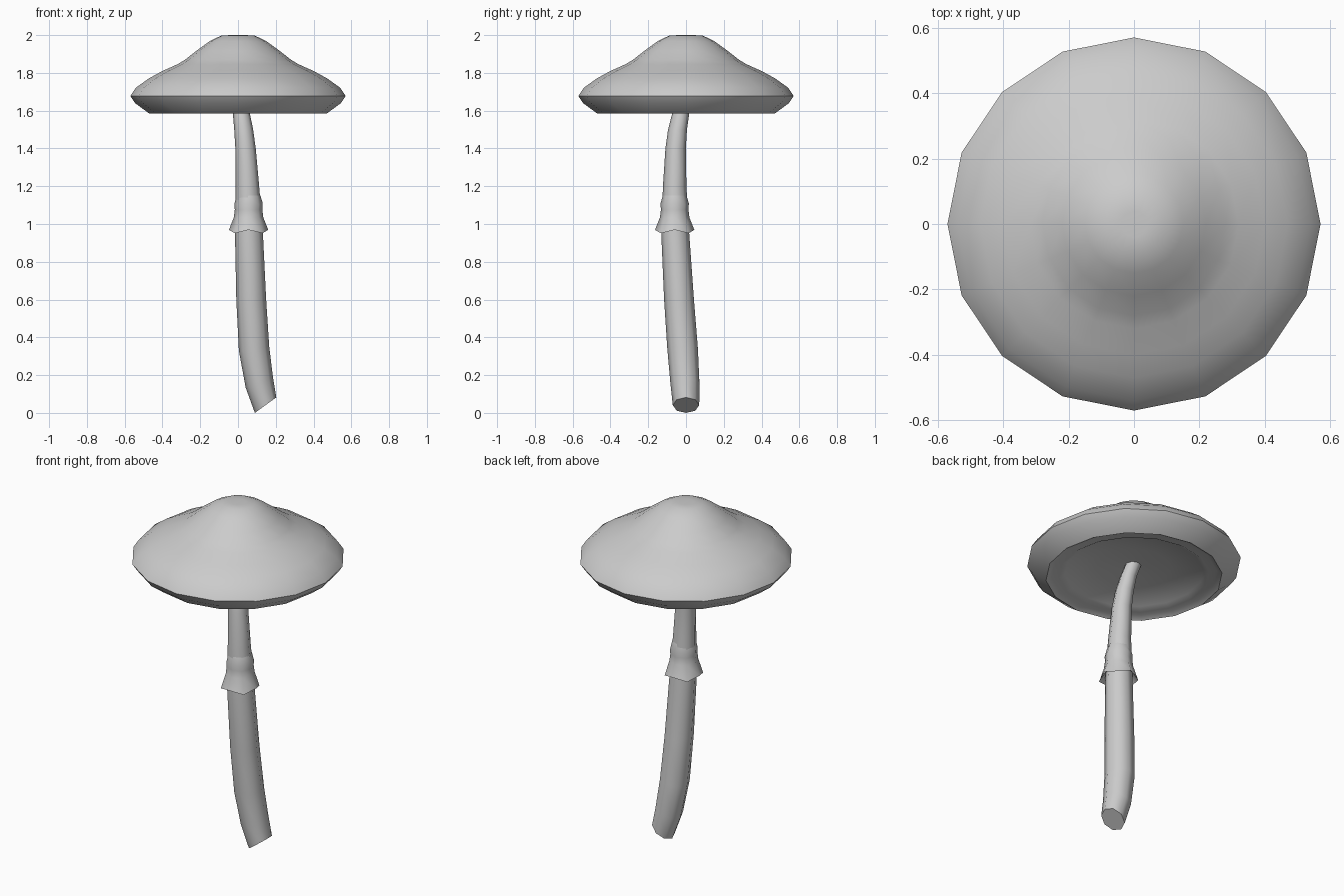
import bpy, bmesh
from math import sin, cos, tan, pi, radians

if "Cube" in bpy.data.objects:
    bpy.data.objects.remove(bpy.data.objects["Cube"])


def loft(name, rings, sides, cap_start=True, cap_end=True, angle=50):
    """Skin a list of vertex-coordinate rings into a tube."""
    bm = bmesh.new()
    loops = [[bm.verts.new(p) for p in ring] for ring in rings]
    for a, b in zip(loops, loops[1:]):
        for i in range(sides):
            j = (i + 1) % sides
            bm.faces.new((a[i], a[j], b[j], b[i]))
    if cap_start:
        bm.faces.new(loops[0])
    if cap_end:
        bm.faces.new(loops[-1])
    bmesh.ops.recalc_face_normals(bm, faces=bm.faces)
    mesh = bpy.data.meshes.new(name)
    bm.to_mesh(mesh)
    bm.free()
    obj = bpy.data.objects.new(name, mesh)
    bpy.context.collection.objects.link(obj)
    bpy.ops.object.select_all(action='DESELECT')
    obj.select_set(True)
    bpy.context.view_layer.objects.active = obj
    bpy.ops.object.shade_smooth_by_angle(angle=radians(angle))
    return obj


def ring(x, y, z, r, sides, tilt=0, wave=0):
    """Circle whose +x side is raised by tilt (degrees), with optional wavy edge."""
    t = radians(tilt)
    pts = []
    for i in range(sides):
        a = 2 * pi * i / sides
        pts.append((x + r * cos(a) * cos(t), y + r * sin(a),
                    z + r * cos(a) * sin(t) + wave * (-1) ** i))
    return pts


# Cap: top dome, rolled rim and shallow hollow underside
cap_profile = [(0.04, 2.0), (0.09, 1.997), (0.15, 1.968), (0.22, 1.917),
               (0.28, 1.87), (0.32, 1.846), (0.40, 1.81), (0.47, 1.772),
               (0.54, 1.722), (0.57, 1.677), (0.545, 1.64), (0.47, 1.585),
               (0.44, 1.602), (0.40, 1.597), (0.37, 1.615), (0.20, 1.64),
               (0.05, 1.655)]
loft("cap", [ring(0, 0, z, r, 16) for r, z in cap_profile], 16)

# Stem: bent tapering tube with a slanted cut at the foot (x, y, z, r, tilt)
S = 8
stem_path = [(0.0, 0.0, 1.67, 0.043, 0), (0.018, -0.028, 1.585, 0.045, 0),
             (0.03, -0.045, 1.5, 0.05, 0), (0.04, -0.055, 1.4, 0.054, 0),
             (0.05, -0.06, 1.2, 0.062, 0), (0.058, -0.057, 0.95, 0.074, 0),
             (0.07, -0.037, 0.6, 0.079, 0), (0.085, -0.018, 0.34, 0.081, 8),
             (0.113, -0.006, 0.16, 0.077, 20), (0.146, 0.0, 0.041, 0.07, 36)]
loft("stem", [ring(x, y, z, r, S, t) for x, y, z, r, t in stem_path], S)

# Skirt ring: collar bump flaring to a wavy hem, then tucked back inside
skirt_profile = [(1.15, 0.063, 0), (1.105, 0.075, 0.004), (1.075, 0.073, 0),
                 (1.035, 0.078, 0), (0.96, 0.104, 0.009), (1.0, 0.071, 0)]
loft("skirt", [ring(0.056, -0.06, z, r, S, 0, w) for z, r, w in skirt_profile],
     S, False, False)
